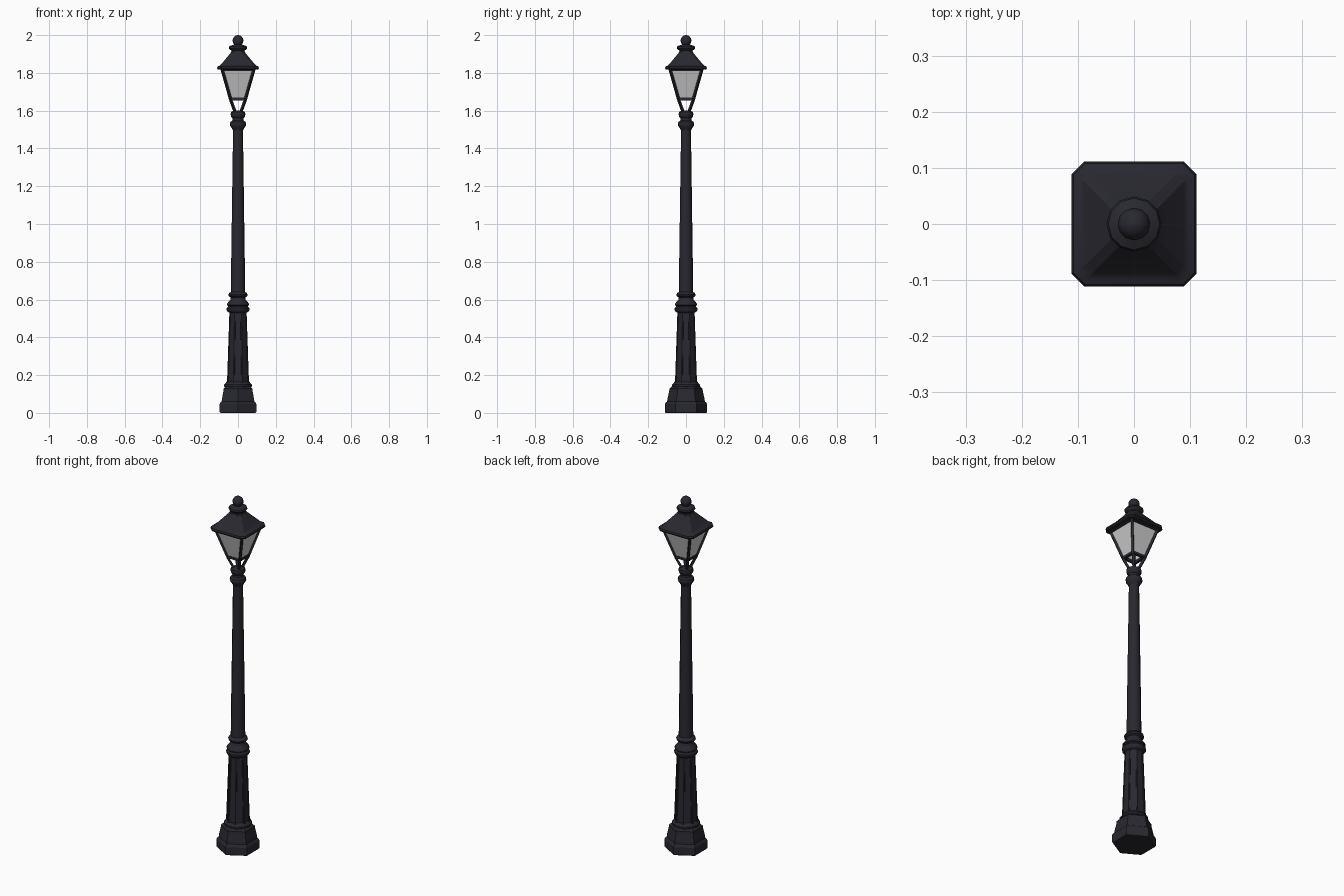
import bpy, bmesh, math
from mathutils import Vector

if "Cube" in bpy.data.objects:
    bpy.data.objects.remove(bpy.data.objects["Cube"])


def material(name, rgb):
    m = bpy.data.materials.new(name)
    m.diffuse_color = (*rgb, 1)
    m.use_nodes = True
    m.node_tree.nodes["Principled BSDF"].inputs["Base Color"].default_value = m.diffuse_color
    return m


IRON = material("dark_iron", (0.021, 0.021, 0.029))
GLASS = material("frosted_glass", (0.62, 0.62, 0.62))


def finish(bm, name, mat, smooth=None):
    bmesh.ops.recalc_face_normals(bm, faces=bm.faces)
    me = bpy.data.meshes.new(name)
    bm.to_mesh(me)
    bm.free()
    me.materials.append(mat)
    ob = bpy.data.objects.new(name, me)
    bpy.context.collection.objects.link(ob)
    if smooth:
        bpy.ops.object.select_all(action='DESELECT')
        ob.select_set(True)
        bpy.context.view_layer.objects.active = ob
        bpy.ops.object.shade_smooth_by_angle(angle=math.radians(smooth))
    return ob


def loft(bm, rings, caps=True):
    """Skin a list of equal-length point loops."""
    rows = [[bm.verts.new(p) for p in r] for r in rings]
    n = len(rows[0])
    faces = []
    for a, b in zip(rows, rows[1:]):
        for i in range(n):
            j = (i + 1) % n
            faces.append(bm.faces.new((a[i], a[j], b[j], b[i])))
    if caps:
        bm.faces.new(rows[0][::-1])
        bm.faces.new(rows[-1])
    return faces


def ngon(r, z, n, phase):
    return [(r * math.cos(phase + i * math.tau / n), r * math.sin(phase + i * math.tau / n), z)
            for i in range(n)]


def turned(name, profile, n=12, phase=0.0, smooth=40):
    bm = bmesh.new()
    loft(bm, [ngon(r, z, n, phase) for r, z in profile])
    return finish(bm, name, IRON, smooth)


def chamfered_square(h, c, z):
    k = h - c
    return [(h, -k, z), (h, k, z), (k, h, z), (-k, h, z),
            (-h, k, z), (-h, -k, z), (-k, -h, z), (k, -h, z)]


def square(h, z):
    return [(h, -h, z), (h, h, z), (-h, h, z), (-h, -h, z)]


def beam(bm, a, b, w):
    """Square bar between two points, one side facing outwards."""
    a, b = Vector(a), Vector(b)
    d = (b - a).normalized()
    out = Vector((a.x + b.x, a.y + b.y, 0)).normalized()
    u = d.cross(out).normalized() * w / 2
    v = d.cross(u).normalized() * w / 2
    loft(bm, [[p + u + v, p - u + v, p - u - v, p + u - v] for p in (a, b)])


# Hexagonal foot
turned("hexagonal_foot", [(0.108, 0), (0.112, 0.006), (0.112, 0.046), (0.106, 0.056),
                          (0.100, 0.060), (0.098, 0.075), (0.089, 0.115), (0.088, 0.128),
                          (0.078, 0.138), (0.070, 0.142)], 6, math.pi / 6, None)
turned("foot_ring", [(0.068, 0.136), (0.073, 0.141), (0.073, 0.15), (0.066, 0.158),
                     (0.060, 0.165)])

# Eight-sided pedestal with sunken panels
bm = bmesh.new()
panels = loft(bm, [ngon(0.063, 0.16, 8, math.pi / 8), ngon(0.049, 0.54, 8, math.pi / 8)])
bmesh.ops.recalc_face_normals(bm, faces=bm.faces)
bmesh.ops.inset_individual(bm, faces=panels, thickness=0.007, depth=0)
bmesh.ops.inset_individual(bm, faces=panels, thickness=0.002, depth=-0.003)
finish(bm, "panelled_pedestal", IRON)

# Rings between pedestal and shaft
turned("pedestal_collar", [(0.046, 0.53), (0.054, 0.535), (0.061, 0.545), (0.061, 0.555),
                           (0.052, 0.562), (0.052, 0.566), (0.059, 0.570), (0.059, 0.577),
                           (0.050, 0.588), (0.041, 0.598), (0.040, 0.612), (0.049, 0.618),
                           (0.051, 0.626), (0.046, 0.635), (0.036, 0.642)])

# Tapered shaft
turned("shaft", [(0.038, 0.62), (0.036, 0.80), (0.026, 1.51)])

# Rings under the lantern
turned("shaft_collar", [(0.026, 1.495), (0.033, 1.508), (0.041, 1.520), (0.043, 1.530),
                        (0.040, 1.541), (0.029, 1.548), (0.028, 1.560), (0.036, 1.568),
                        (0.039, 1.580), (0.037, 1.592), (0.024, 1.600), (0.012, 1.602)])

# Lantern frame: four bent corner posts and two square rails
bm = bmesh.new()
for sx in (1, -1):
    for sy in (1, -1):
        path = [(0.014, 1.59), (0.038, 1.655), (0.086, 1.825)]
        for (h0, z0), (h1, z1) in zip(path, path[1:]):
            beam(bm, (sx * h0, sy * h0, z0), (sx * h1, sy * h1, z1), 0.012)
for h, z, w in ((0.037, 1.662, 0.014), (0.081, 1.815, 0.012)):
    pts = square(h, z)
    for i in range(4):
        beam(bm, pts[i], pts[(i + 1) % 4], w)
finish(bm, "lantern_frame", IRON)

# Glass panes
bm = bmesh.new()
loft(bm, [square(0.037, 1.662), square(0.081, 1.815)], caps=False)
panes = finish(bm, "glass_panes", GLASS)
sol = panes.modifiers.new("thickness", 'SOLIDIFY')
sol.thickness = 0.003

# Square roof with cut corners
bm = bmesh.new()
loft(bm, [chamfered_square(h, c, z) for h, c, z in (
    (0.088, 0.018, 1.816), (0.107, 0.022, 1.818), (0.111, 0.022, 1.825),
    (0.108, 0.021, 1.834), (0.096, 0.016, 1.839), (0.088, 0.014, 1.847),
    (0.058, 0.014, 1.883), (0.042, 0.014, 1.902), (0.036, 0.014, 1.912))])
finish(bm, "lantern_roof", IRON, 25)

# Finial ring and ball
turned("finial_ring", [(0.036, 1.905), (0.034, 1.918), (0.044, 1.924), (0.049, 1.932),
                       (0.046, 1.940), (0.034, 1.946), (0.022, 1.950), (0.018, 1.956)])
ball = [(max(0.001, 0.029 * math.sin(t)), 1.971 - 0.029 * math.cos(t))
        for t in (math.pi * i / 8 for i in range(9))]
turned("finial_ball", ball, 12, 0, 60)
